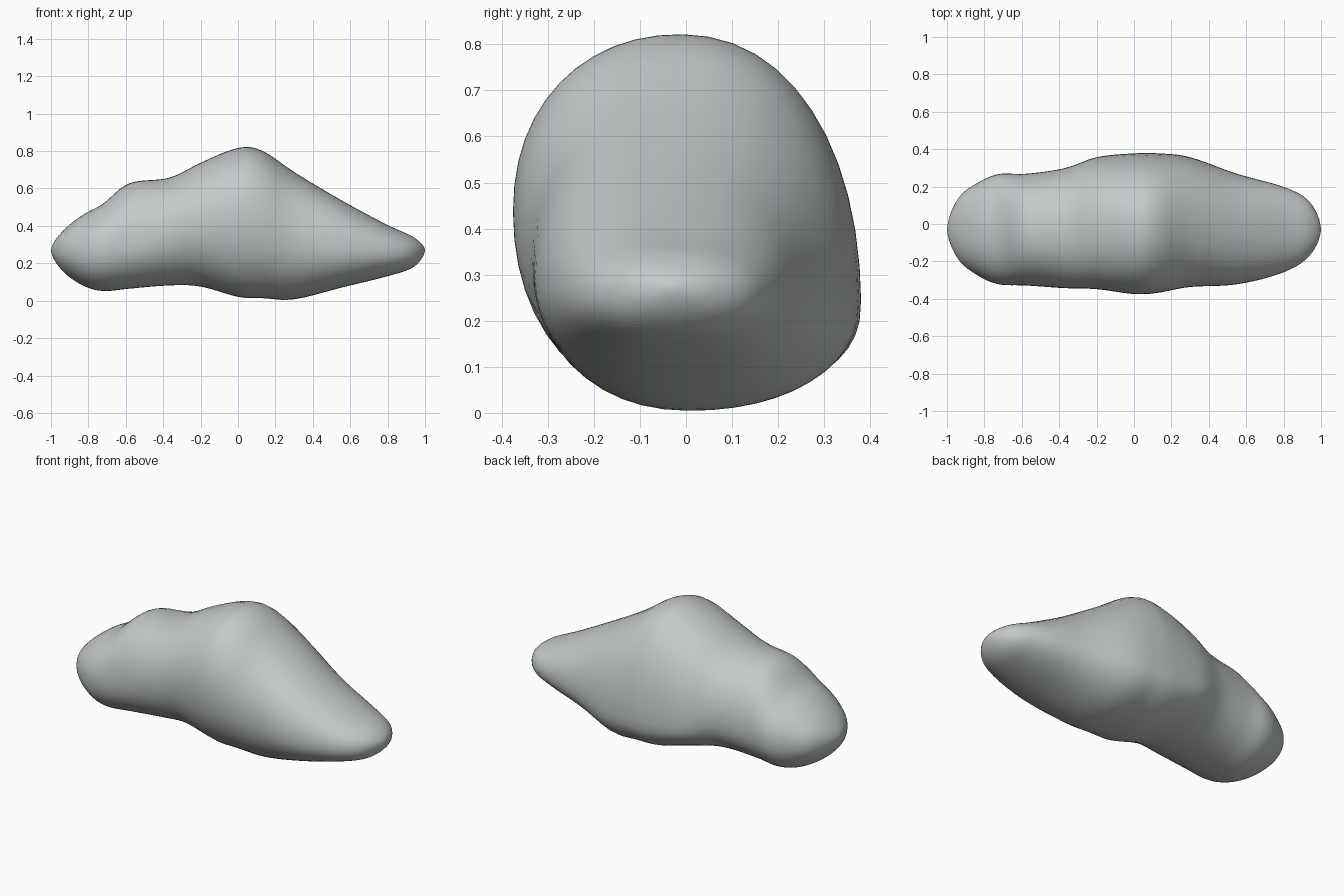
import bpy, bmesh, math

if "Cube" in bpy.data.objects:
    bpy.data.objects.remove(bpy.data.objects["Cube"])

# Section keys along x: x, top z, bottom z, front y, back y, widest z at front, widest z at back
KEYS = [
    (-1.00, 0.27, 0.27, -0.03, -0.03, 0.27, 0.27),
    (-0.94, 0.37, 0.16, -0.19, 0.14, 0.27, 0.27),
    (-0.83, 0.46, 0.08, -0.28, 0.225, 0.27, 0.27),
    (-0.72, 0.52, 0.05, -0.325, 0.27, 0.28, 0.28),
    (-0.58, 0.632, 0.063, -0.33, 0.27, 0.30, 0.30),
    (-0.37, 0.657, 0.08, -0.345, 0.30, 0.36, 0.32),
    (-0.20, 0.74, 0.075, -0.35, 0.36, 0.41, 0.25),
    (0.00, 0.82, 0.018, -0.377, 0.38, 0.44, 0.23),
    (0.13, 0.805, 0.012, -0.37, 0.38, 0.42, 0.23),
    (0.30, 0.69, 0.005, -0.338, 0.36, 0.34, 0.23),
    (0.55, 0.54, 0.068, -0.325, 0.27, 0.28, 0.25),
    (0.80, 0.405, 0.13, -0.26, 0.20, 0.26, 0.26),
    (0.94, 0.34, 0.18, -0.17, 0.12, 0.26, 0.26),
    (1.00, 0.27, 0.27, -0.03, -0.03, 0.27, 0.27),
]
SIDES, STEPS = 48, 6


def beyond(end, nxt):
    """Virtual key past an end, mirrored so the end rounds off."""
    return (nxt[0],) + tuple(2 * e - n for e, n in zip(end[1:], nxt[1:]))


def spline(a, b, c, d, t):
    return [0.5 * (2 * q + (r - p) * t + (2 * p - 5 * q + 4 * r - s) * t * t
                   + (3 * q - p - 3 * r + s) * t ** 3) for p, q, r, s in zip(a, b, c, d)]


def ring(key):
    """Lopsided rounded section made of four elliptical quarters."""
    x, top, bottom, front, back, zf, zb = key
    mid = (front + back) / 2 - 0.01 * min(1, (back - front) * 2)
    pts = []
    for i in range(SIDES):
        a = math.tau * i / SIDES
        c, s = math.cos(a), math.sin(a)
        c = math.copysign(abs(c) ** 0.93, c)
        s = math.copysign(abs(s) ** 0.93, s)
        zw = zb if c > 0 else zf
        y = mid + c * ((back - mid) if c > 0 else (mid - front))
        z = zw + s * ((top - zw) if s > 0 else (zw - bottom))
        pts.append((x, y, z))
    return pts


# Boulder body lofted through the sections
keys = [beyond(KEYS[0], KEYS[1])] + KEYS + [beyond(KEYS[-1], KEYS[-2])]
sections = []
for i in range(1, len(keys) - 2):
    for j in range(STEPS):
        sections.append(spline(*keys[i - 1:i + 3], j / STEPS))

bm = bmesh.new()
tips = [bm.verts.new((k[0], k[3], k[1])) for k in (KEYS[0], KEYS[-1])]
rings = [[bm.verts.new(p) for p in ring(s)] for s in sections[1:]]
for i in range(SIDES):
    n = (i + 1) % SIDES
    bm.faces.new((tips[0], rings[0][i], rings[0][n]))
    bm.faces.new((tips[1], rings[-1][n], rings[-1][i]))
    for r, q in zip(rings, rings[1:]):
        bm.faces.new((r[i], q[i], q[n], r[n]))
# Soften the section joins slightly
for _ in range(3):
    bmesh.ops.smooth_vert(bm, verts=[v for r in rings for v in r], factor=0.5,
                          use_axis_x=True, use_axis_y=True, use_axis_z=True)
bmesh.ops.recalc_face_normals(bm, faces=bm.faces)
mesh = bpy.data.meshes.new("boulder")
bm.to_mesh(mesh)
bm.free()
mesh.shade_smooth()
boulder = bpy.data.objects.new("boulder", mesh)
bpy.context.collection.objects.link(boulder)

# Stone colour
stone = bpy.data.materials.new("grey stone")
stone.diffuse_color = (0.55, 0.58, 0.58, 1)
stone.use_nodes = True
stone.node_tree.nodes["Principled BSDF"].inputs["Base Color"].default_value = stone.diffuse_color
mesh.materials.append(stone)
